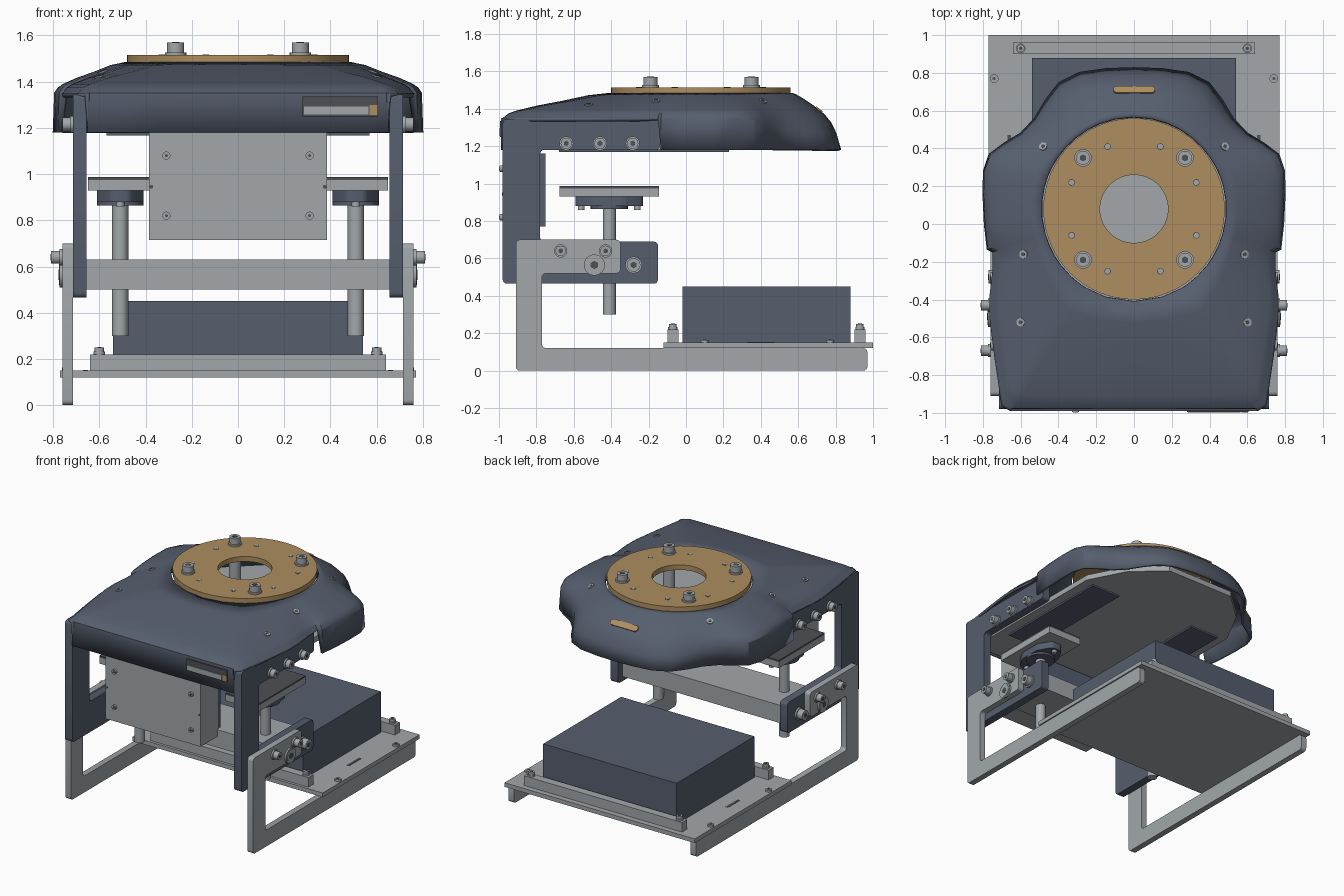
import bpy, bmesh, math
from mathutils import Vector, Matrix

cube = bpy.data.objects.get("Cube")
if cube:
    bpy.data.objects.remove(cube, do_unlink=True)


def material(name, rgb):
    m = bpy.data.materials.new(name)
    m.use_nodes = True
    m.diffuse_color = (*rgb, 1)
    m.node_tree.nodes["Principled BSDF"].inputs["Base Color"].default_value = (*rgb, 1)
    return m


SLATE = material("slate blue", (0.093, 0.112, 0.155))
GREY = material("light grey", (0.36, 0.39, 0.41))
GOLD = material("tan gold", (0.42, 0.27, 0.115))
DARK = material("dark grey", (0.075, 0.08, 0.09))


def finish(bm, name, mat, smooth=False):
    bmesh.ops.recalc_face_normals(bm, faces=bm.faces)
    mesh = bpy.data.meshes.new(name)
    bm.to_mesh(mesh)
    bm.free()
    mesh.materials.append(mat)
    ob = bpy.data.objects.new(name, mesh)
    bpy.context.collection.objects.link(ob)
    if smooth:
        bpy.ops.object.select_all(action="DESELECT")
        ob.select_set(True)
        bpy.context.view_layer.objects.active = ob
        bpy.ops.object.shade_smooth_by_angle(angle=math.radians(32))
    return ob


def box(name, mat, x, y, z):
    """Box from ranges along each axis."""
    bm = bmesh.new()
    bmesh.ops.create_cube(bm, size=1)
    for v in bm.verts:
        v.co = [r[0] if c < 0 else r[1] for r, c in zip((x, y, z), v.co)]
    return finish(bm, name, mat)


def rod(name, mat, start, end, r, sides=24):
    """Cylinder between two points."""
    a, b = Vector(start), Vector(end)
    bm = bmesh.new()
    turn = (b - a).to_track_quat("Z", "Y").to_matrix().to_4x4()
    bmesh.ops.create_cone(bm, cap_ends=True, segments=sides, radius1=r, radius2=r,
                          depth=(b - a).length, matrix=Matrix.Translation((a + b) / 2) @ turn)
    return finish(bm, name, mat, True)


def bolt(name, start, end, r):
    """Cap screw with a washer and a dark socket."""
    a, b = Vector(start), Vector(end)
    d = (b - a).normalized()
    rod(name + "_washer", GREY, a, a + d * 0.012, r * 1.25)
    rod(name + "_head", GREY, a, b, r)
    rod(name + "_socket", DARK, b, b + d * 0.002, r * 0.5, 6)


def prism(name, mat, points, plane, lo, hi, bevel=0.0):
    """Extrude an outline along x (plane 'yz') or z (plane 'xy')."""
    bm = bmesh.new()
    place = (lambda p: (lo, *p)) if plane == "yz" else (lambda p: (*p, lo))
    axis = Vector((1, 0, 0)) if plane == "yz" else Vector((0, 0, 1))
    face = bm.faces.new([bm.verts.new(place(p)) for p in points])
    new = bmesh.ops.extrude_face_region(bm, geom=[face])["geom"]
    bmesh.ops.translate(bm, vec=axis * (hi - lo),
                        verts=[g for g in new if isinstance(g, bmesh.types.BMVert)])
    if bevel:
        edges = [e for e in bm.edges
                 if abs((e.verts[0].co - e.verts[1].co).normalized().dot(axis)) > 0.99]
        bmesh.ops.bevel(bm, geom=edges, offset=bevel, segments=4, profile=0.5, affect="EDGES")
    return finish(bm, name, mat, bool(bevel))


# Base tray, battery box and clamp bars
box("base_plate", GREY, (-0.77, 0.77), (-0.12, 1.0), (0.12, 0.15))
box("battery_box", SLATE, (-0.54, 0.54), (-0.02, 0.88), (0.15, 0.45))
for label, y in (("front", -0.07), ("back", 0.93)):
    box(label + "_clamp_bar", GREY, (-0.64, 0.64), (y - 0.03, y + 0.03), (0.15, 0.22))
    for x in (-0.6, 0.6):
        bolt(label + "_clamp_bolt", (x, y, 0.22), (x, y, 0.25), 0.02)

# Side frames, dark arms and their fasteners
frame = [(-0.91, 0), (0.97, 0), (0.97, 0.12), (-0.77, 0.12), (-0.77, 0.52),
         (-0.35, 0.52), (-0.35, 0.7), (-0.91, 0.7)]
arm = [(-0.98, 0.465), (-0.15, 0.465), (-0.15, 0.69), (-0.78, 0.69), (-0.78, 1.18),
       (-0.14, 1.18), (-0.14, 1.345), (-0.98, 1.345)]
for side, s in (("left", 1), ("right", -1)):
    prism(side + "_side_frame", GREY, frame, "yz", s * 0.715, s * 0.76, 0.022)
    prism(side + "_arm", SLATE, arm, "yz", s * 0.655, s * 0.715, 0.022)
    for y in (-0.64, -0.46, -0.285):
        bolt(side + "_upper_arm_bolt", (s * 0.715, y, 1.215), (s * 0.76, y, 1.215), 0.03)
    for y in (-0.67, -0.43):
        bolt(side + "_frame_bolt", (s * 0.76, y, 0.64), (s * 0.81, y, 0.64), 0.028)
    bolt(side + "_pivot_bolt", (s * 0.76, -0.49, 0.565), (s * 0.775, -0.49, 0.565), 0.045)
    bolt(side + "_lower_arm_bolt", (s * 0.715, -0.28, 0.565), (s * 0.77, -0.28, 0.565), 0.036)
    for y in (0.1, 0.77):
        bolt(side + "_tray_screw", (s * 0.74, y, 0.15), (s * 0.74, y, 0.165), 0.018)
    box(side + "_tray_slot", DARK, (s * 0.65, s * 0.67), (0.33, 0.47), (0.15, 0.152))

    # Jacking post with flange and pad
    x, y = s * 0.51, -0.41
    rod(side + "_post", GREY, (x, y, 0.3), (x, y, 0.93), 0.035)
    box(side + "_pad_plate", GREY, (x - 0.14, x + 0.14), (y - 0.265, y + 0.265), (0.93, 0.975))
    box(side + "_pad_top", DARK, (x - 0.14, x + 0.14), (y - 0.265, y + 0.265), (0.975, 0.987))
    flange = [(x - 0.1, y - 0.08), (x - 0.04, y - 0.18), (x + 0.04, y - 0.18), (x + 0.1, y - 0.08),
              (x + 0.1, y + 0.08), (x + 0.04, y + 0.18), (x - 0.04, y + 0.18), (x - 0.1, y + 0.08)]
    prism(side + "_flange", SLATE, flange, "xy", 0.88, 0.93, 0.02)
    rod(side + "_flange_hub", SLATE, (x, y, 0.865), (x, y, 0.89), 0.1)
    for dy in (-0.15, 0.15):
        rod(side + "_flange_screw", GREY, (x, y + dy, 0.86), (x, y + dy, 0.88), 0.018)

    # Under-panel strip
    box(side + "_under_strip", SLATE, sorted((s * 0.33, s * 0.57)), (-0.68, 0.23), (1.168, 1.185))

# Cross beam between the lower arms
box("cross_beam", GREY, (-0.655, 0.655), (-0.55, -0.2), (0.5, 0.63))

# Front control box
box("control_box", GREY, (-0.385, 0.385), (-0.982, -0.78), (0.715, 1.18))
box("control_box_back", SLATE, (-0.385, 0.385), (-0.78, -0.75), (0.77, 1.16))
for x in (-0.31, 0.31):
    for z in (0.82, 1.08):
        bolt("control_box_screw", (x, -0.982, z), (x, -0.997, z), 0.014)
for x in (-0.375, 0.375):
    rod("control_box_rivet", DARK, (x, -0.982, 0.945), (x, -0.985, 0.945), 0.008)

# Floor plate under the hood
floor = [(-0.64, -0.96), (0.64, -0.96), (0.64, 0.25), (0.5, 0.52), (0.28, 0.72),
         (-0.28, 0.72), (-0.5, 0.52), (-0.64, 0.25)]
prism("floor_plate", GREY, floor, "xy", 1.18, 1.22)

# Hood: half outline, with the lower edge raised over the arms
FULL, RAISED = 1.18, 1.348
half = [(0, -0.99), (0.35, -0.99), (0.65, -0.99), (0.656, -0.99), (0.7, -0.965), (0.715, -0.87),
        (0.74, -0.7), (0.765, -0.5), (0.765, -0.38), (0.75, -0.25), (0.75, -0.15), (0.78, -0.135),
        (0.795, 0), (0.802, 0.15), (0.8, 0.28), (0.77, 0.37), (0.69, 0.43), (0.6, 0.485),
        (0.53, 0.56), (0.47, 0.66), (0.4, 0.75), (0.29, 0.805), (0.15, 0.825), (0, 0.83)]
outline = half + [(-x, y) for x, y in half[-2:0:-1]]
CENTRE = Vector((0, 0.08))


def lower_edge(x, y):
    return RAISED if abs(x) > 0.652 and y < -0.14 else FULL


# Each level: inset and height at the front, then inset and height at the back
levels = [(0.02, 1.352, 0.1, 1.27), (0.07, 1.375, 0.2, 1.325), (0.14, 1.39, 0.34, 1.37),
          (0.34, 1.418, 0.58, 1.42), (0.56, 1.442, 0.78, 1.455), (0.8, 1.472, 0.92, 1.476),
          (1.0, 1.485, 1.0, 1.485)]
bm = bmesh.new()
rings = [[bm.verts.new((x, y, lower_edge(x, y))) for x, y in outline]]
for t0, z0, t1, z1 in levels:
    ring = []
    for x, y in outline:
        p = Vector((x, y))
        b = min(max((y - 0.25) / 0.5, 0), 1)
        b = b * b * (3 - 2 * b)
        inner = CENTRE + (p - CENTRE).normalized() * 0.49
        q = p.lerp(inner, t0 + (t1 - t0) * b)
        ring.append(bm.verts.new((q.x, q.y, z0 + (z1 - z0) * b)))
    rings.append(ring)
for r0, r1 in zip(rings, rings[1:]):
    for i in range(len(r0)):
        j = (i + 1) % len(r0)
        bm.faces.new((r0[i], r0[j], r1[j], r1[i]))
hood = finish(bm, "hood", SLATE, True)
if hood.data.polygons[-1].normal.z < 0:
    hood.data.flip_normals()
bpy.context.view_layer.update()


def on_hood(x, y):
    _, point, normal, _ = hood.ray_cast((x, y, 2), (0, 0, -1))
    return point, normal


# Hood screws and rear light bar
for x, y in ((0.48, 0.41), (0.585, -0.16), (0.6, -0.52)):
    for s in (-1, 1):
        point, normal = on_hood(s * x, y)
        rod("hood_screw", GREY, point, point + normal * 0.006, 0.022, 16)
        rod("hood_screw_socket", DARK, point, point + normal * 0.008, 0.011, 6)
point, normal = on_hood(0.001, 0.71)
bar = prism("rear_light_bar", GOLD, [(-0.11, -0.022), (0.11, -0.022), (0.11, 0.022), (-0.11, 0.022)],
            "xy", -0.003, 0.006, 0.02)
bar.matrix_world = Matrix.Translation(point) @ Matrix.Rotation(-math.atan2(normal.y, normal.z), 4, "X")
shell = hood.modifiers.new("shell", "SOLIDIFY")
shell.thickness = 0.018
shell.offset = -1

# Front port, as thin plates
box("port_recess", DARK, (0.28, 0.605), (-0.994, -0.986), (1.25, 1.335))
box("port_connector", GREY, (0.285, 0.565), (-0.997, -0.99), (1.257, 1.292))
box("port_gold_tab", GOLD, (0.57, 0.603), (-0.997, -0.99), (1.255, 1.298))

# Turntable ring with a central hole
bm = bmesh.new()
profile = [(0.18, 1.478), (0.48, 1.478), (0.48, 1.515), (0.18, 1.515)]
verts = [bm.verts.new((r, 0, z)) for r, z in profile]
edges = [bm.edges.new((verts[i], verts[i - 1])) for i in range(4)]
bmesh.ops.spin(bm, geom=verts + edges, cent=(0, 0, 0), axis=(0, 0, 1), angle=2 * math.pi,
               steps=64, use_merge=True)
bmesh.ops.remove_doubles(bm, verts=bm.verts, dist=0.0001)
bmesh.ops.translate(bm, verts=bm.verts, vec=(0, CENTRE.y, 0))
finish(bm, "turntable_ring", GOLD, True)

# Ring bolts, standoffs and small holes
for sx in (-1, 1):
    for sy in (-1, 1):
        x, y = sx * 0.27, CENTRE.y + sy * 0.27
        bolt("ring_bolt", (x, y, 1.515), (x, y, 1.57), 0.037)
        rod("ring_standoff", GREY, (x, y, 1.2), (x, y, 1.48), 0.04)
        for dx, dy in ((0.14, 0.33), (0.33, 0.14)):
            hx, hy = sx * dx, CENTRE.y + sy * dy
            rod("ring_hole_rim", DARK, (hx, hy, 1.514), (hx, hy, 1.516), 0.018, 16)
            rod("ring_hole", GREY, (hx, hy, 1.514), (hx, hy, 1.5175), 0.014, 16)
